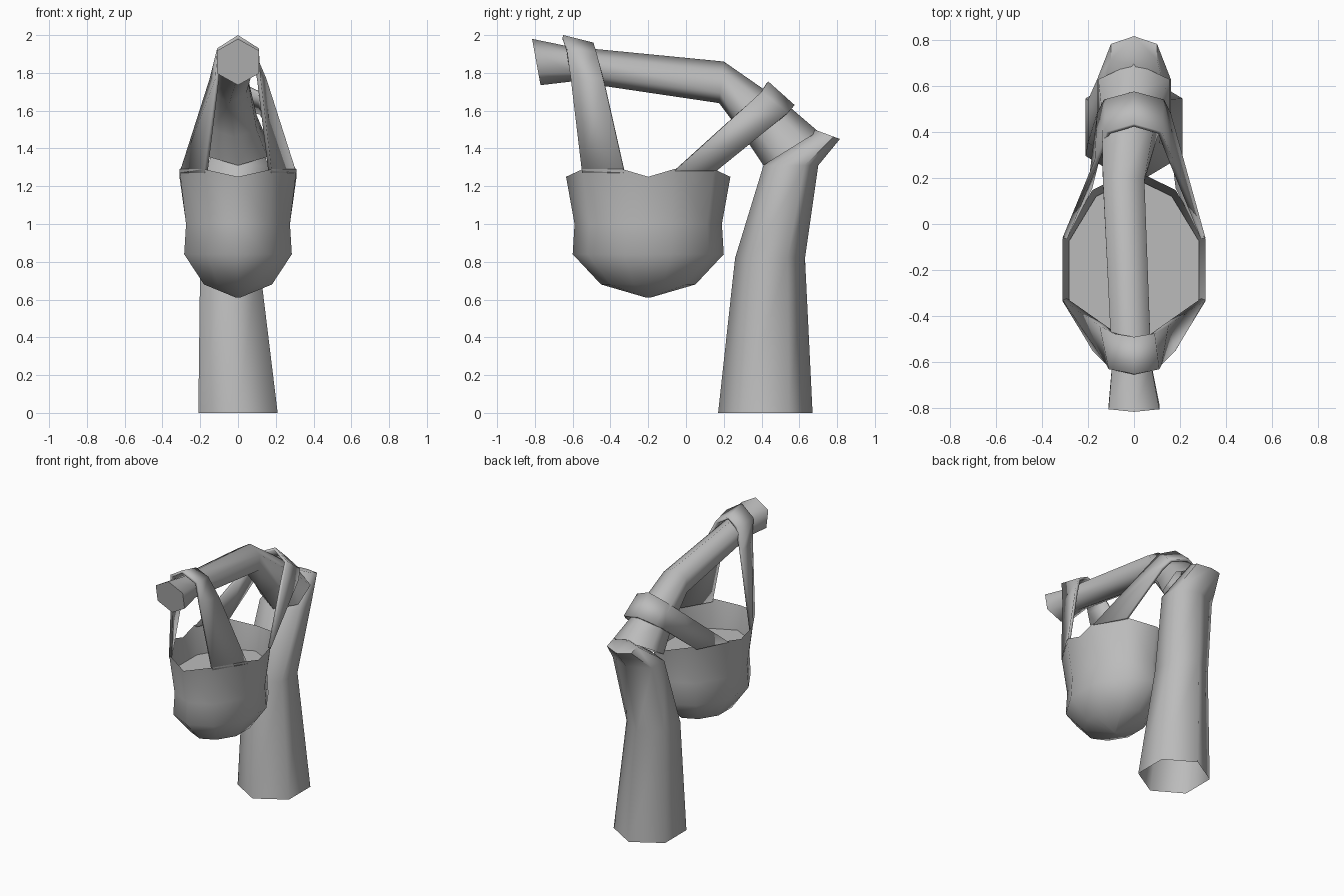
import bpy, bmesh, math
from mathutils import Vector

cube = bpy.data.objects.get("Cube")
if cube:
    bpy.data.objects.remove(cube)

grey = bpy.data.materials.new("plain grey")
grey.use_nodes = True
grey.diffuse_color = (0.5, 0.5, 0.5, 1)
grey.node_tree.nodes["Principled BSDF"].inputs["Base Color"].default_value = (0.5, 0.5, 0.5, 1)


def loft(name, rings, closed=True, cap_start=False, cap_end=False):
    """Skin a list of equal-length point rings."""
    bm = bmesh.new()
    rows = [[bm.verts.new(p) for p in ring] for ring in rings]
    n = len(rows[0])
    for a, b in zip(rows, rows[1:]):
        for i in range(n if closed else n - 1):
            j = (i + 1) % n
            bm.faces.new((a[i], a[j], b[j], b[i]))
    if cap_start:
        bm.faces.new(rows[0][::-1])
    if cap_end:
        bm.faces.new(rows[-1])
    bmesh.ops.recalc_face_normals(bm, faces=bm.faces)
    mesh = bpy.data.meshes.new(name)
    bm.to_mesh(mesh)
    bm.free()
    mesh.materials.append(grey)
    obj = bpy.data.objects.new(name, mesh)
    bpy.context.collection.objects.link(obj)
    bpy.ops.object.select_all(action="DESELECT")
    obj.select_set(True)
    bpy.context.view_layer.objects.active = obj
    bpy.ops.object.shade_smooth_by_angle(angle=math.radians(70))
    return obj


def hexagon(x, half_width, low, high):
    """Six-sided section; low and high are its (y, z) points."""
    low, high = Vector((x, *low)), Vector((x, *high))
    side = Vector((half_width, 0, 0))
    q1, q3 = low.lerp(high, 0.25), low.lerp(high, 0.75)
    return [low, q1 + side, q3 + side, high, q3 - side, q1 - side]


# Upright trunk with a stub bending backwards at the top
loft("trunk", [
    hexagon(0, 0.21, (0.17, 0), (0.67, 0)),
    hexagon(-0.045, 0.155, (0.26, 0.82), (0.63, 0.82)),
    hexagon(0, 0.16, (0.41, 1.31), (0.70, 1.31)),
    hexagon(0, 0.10, (0.68, 1.50), (0.815, 1.45)),
], cap_end=True)

# Branch reaching forwards, flared at its tip
loft("branch", [
    hexagon(0, 0.155, (0.41, 1.31), (0.70, 1.49)),
    hexagon(-0.02, 0.12, (0.31, 1.46), (0.56, 1.61)),
    hexagon(-0.045, 0.09, (0.175, 1.64), (0.20, 1.86)),
    hexagon(-0.01, 0.085, (-0.60, 1.755), (-0.62, 1.94)),
    hexagon(0, 0.11, (-0.77, 1.735), (-0.815, 1.98)),
], cap_end=True)


# Basket shell: ten-sided rings around its own centre, dipping between corners
CORNERS = [(0, -1), (0.58, -0.8), (1, -0.31), (1, 0), (1, 0.31),
           (0.58, 0.8), (0, 1), (-0.58, 0.8), (-1, 0.31), (-1, 0),
           (-1, -0.31), (-0.58, -0.8)]


def basket_ring(half_x, half_y, z, dip=0):
    return [(x * half_x, y * half_y - 0.2, z - (dip if x * y == 0 else 0))
            for x, y in CORNERS]


loft("basket", [
    basket_ring(0.31, 0.435, 1.29, 0.04),
    basket_ring(0.275, 0.39, 1.0),
    basket_ring(0.285, 0.40, 0.84),
    basket_ring(0.18, 0.25, 0.68),
    basket_ring(0.01, 0.01, 0.61),
], cap_end=True)

# Flat filling inside the basket
loft("basket_filling", [
    basket_ring(0.275, 0.39, 1.05),
    basket_ring(0.283, 0.40, 1.08),
], cap_end=True)


def strap(name, edge_a, edge_b):
    """Band over the branch; each edge runs from the rim up to the middle."""
    def both_sides(edge):
        return edge + [(-x, y, z) for x, y, z in reversed(edge[:-1])]
    obj = loft(name, [both_sides(edge_a), both_sides(edge_b)], closed=False)
    # Keep the band's outer surface facing away from the branch
    mid = max(obj.data.polygons, key=lambda p: p.center.z)
    if mid.normal.z < 0:
        obj.data.flip_normals()
    thick = obj.modifiers.new("thickness", "SOLIDIFY")
    thick.thickness = 0.02
    thick.offset = -1


strap("front_strap",
      [(0.18, -0.55, 1.27), (0.12, -0.61, 1.77), (0.11, -0.63, 1.93), (0, -0.65, 2.0)],
      [(0.31, -0.33, 1.27), (0.15, -0.44, 1.77), (0.09, -0.475, 1.91), (0, -0.49, 1.96)])
strap("rear_strap",
      [(0.31, -0.06, 1.28), (0.17, 0.28, 1.59), (0.12, 0.40, 1.70), (0, 0.435, 1.755)],
      [(0.20, 0.16, 1.28), (0.16, 0.48, 1.54), (0.13, 0.54, 1.59), (0, 0.575, 1.63)])
